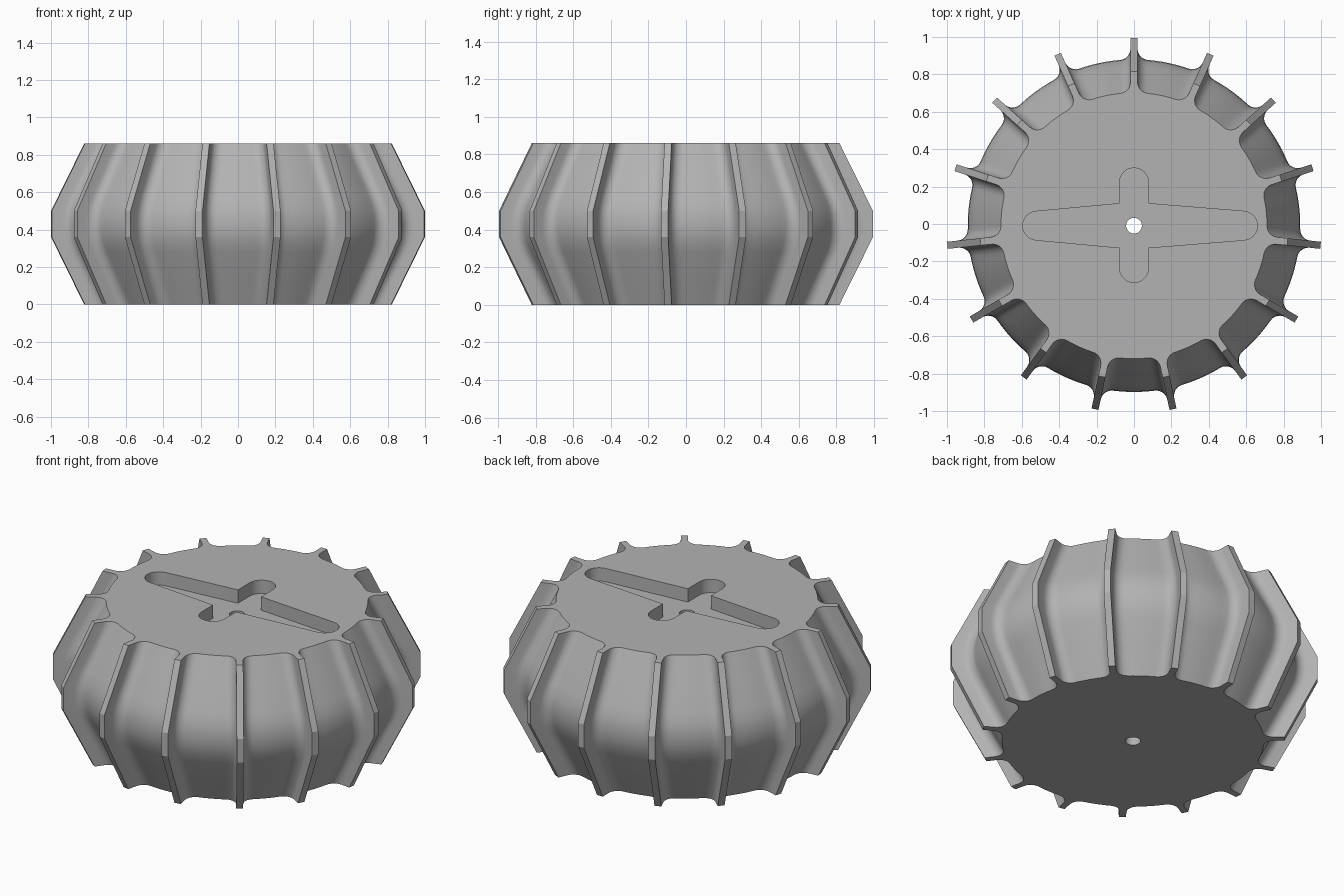
import bpy, bmesh, math
from mathutils import Vector

if "Cube" in bpy.data.objects:
    bpy.data.objects.remove(bpy.data.objects["Cube"])

H, CY = 0.86, -0.009            # wheel height, hub offset in y
FINS, HALF, FILLET = 15, 0.019, 0.06
BODY = [(0, .711), (.28, .851), (.33, .873), (.38, .885), (.43, .889)]
FIN = [(0, .825), (.36, 1.003), (.43, 1.003)]
HALF_LEVELS = [0, .14, .28, .33, .36, .38, .43]

grey = bpy.data.materials.new("grey")
grey.diffuse_color = (0.45, 0.45, 0.45, 1)
grey.use_nodes = True
grey.node_tree.nodes["Principled BSDF"].inputs["Base Color"].default_value = grey.diffuse_color


def lerp(profile, z):
    z = min(z, H - z)           # profiles are mirrored about mid height
    for (z0, r0), (z1, r1) in zip(profile, profile[1:]):
        if z <= z1 + 1e-6:
            return r0 + (r1 - r0) * (z - z0) / (z1 - z0)
    return profile[-1][1]


def section(z):
    """Outline of the finned wheel at one height."""
    rb, rf = lerp(BODY, z), lerp(FIN, z)
    cx = HALF + FILLET
    c = Vector((cx, math.sqrt((rb + FILLET) ** 2 - cx ** 2)))
    end = math.atan2(c.y, c.x) + math.pi
    # right side of one fin: tip, root fillet
    side = [Vector((HALF, rf))]
    for i in range(7):
        a = math.pi + (end - math.pi) * i / 6
        side.append(c + FILLET * Vector((math.cos(a), math.sin(a))))
    one = [Vector((-p.x, p.y)) for p in reversed(side)] + side
    # body arc up to the next fin
    a0 = math.atan2(cx, c.y)
    step = 2 * math.pi / FINS
    for i in range(1, 6):
        a = a0 + (step - 2 * a0) * i / 6
        one.append(Vector((rb * math.sin(a), rb * math.cos(a))))
    pts = []
    for k in range(FINS):
        s, co = math.sin(k * step), math.cos(k * step)
        pts += [(p.x * co + p.y * s, p.y * co - p.x * s + CY, z) for p in one]
    return pts


def make_object(name, rings):
    """Loft matching rings and cap both ends."""
    bm = bmesh.new()
    loops = [[bm.verts.new(p) for p in r] for r in rings]
    n = len(loops[0])
    for a, b in zip(loops, loops[1:]):
        for i in range(n):
            j = (i + 1) % n
            bm.faces.new((a[i], a[j], b[j], b[i]))
    bm.faces.new(loops[0])
    bm.faces.new(loops[-1])
    bmesh.ops.recalc_face_normals(bm, faces=bm.faces)
    me = bpy.data.meshes.new(name)
    bm.to_mesh(me)
    bm.free()
    ob = bpy.data.objects.new(name, me)
    bpy.context.collection.objects.link(ob)
    me.materials.append(grey)
    return ob


def cap(x, y, r, start, stop, n=12):
    """Round slot end."""
    return [(x + r * math.cos(math.radians(start + (stop - start) * i / n)),
             y + r * math.sin(math.radians(start + (stop - start) * i / n)))
            for i in range(n + 1)]


# finned wheel
levels = HALF_LEVELS + [H - z for z in reversed(HALF_LEVELS[:-1])]
wheel = make_object("finned_wheel", [section(z) for z in levels])

# cross-shaped horn recess: straight arms in y, tapered arms in x
W = 0.077
cross = (cap(.583, 0, W, -85, 85) + [(W, .118)] + cap(0, .232, W, 0, 180)
         + [(-W, .118)] + cap(-.518, 0, W, 95, 265) + [(-W, -.118)]
         + cap(0, -.227, W, 180, 360) + [(W, -.118)])
recess = make_object("recess_cutter", [[(x, y + CY, z) for x, y in cross]
                                       for z in (H - .08, H + .1)])
# axle hole
hole = make_object("axle_cutter", [[(x, y + CY, z) for x, y in cap(0, 0, .042, 0, 350, 35)]
                                   for z in (-.1, H + .2)])

bpy.context.view_layer.objects.active = wheel
wheel.select_set(True)
for cutter in (recess, hole):
    cutter.hide_render = True
    mod = wheel.modifiers.new("cut", 'BOOLEAN')
    mod.operation, mod.solver, mod.object = 'DIFFERENCE', 'EXACT', cutter
    bpy.ops.object.modifier_apply(modifier=mod.name)
    bpy.data.objects.remove(cutter)
bpy.ops.object.shade_smooth_by_angle(angle=math.radians(22))
